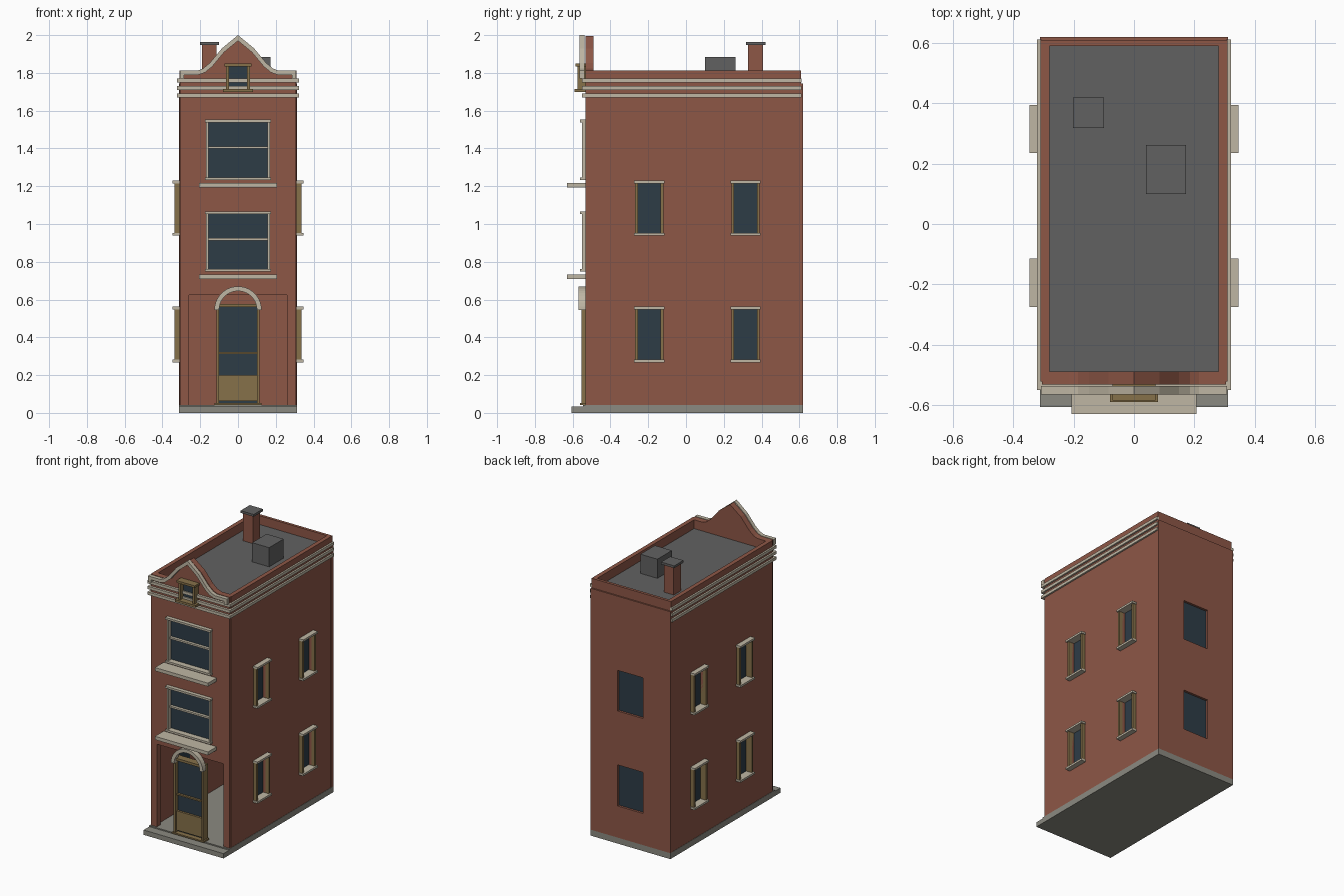
import bpy, bmesh, math
from mathutils import Vector

default_cube = bpy.data.objects.get("Cube")
if default_cube:
    bpy.data.objects.remove(default_cube, do_unlink=True)


def material(name, red, green, blue):
    mat = bpy.data.materials.new(name)
    mat.use_nodes = True
    color = (red, green, blue, 1)
    mat.diffuse_color = color
    mat.node_tree.nodes["Principled BSDF"].inputs["Base Color"].default_value = color
    return mat


BRICK = material("red_brick", .27, .095, .062)
CREAM = material("cream_trim", .52, .47, .37)
OCHRE = material("ochre_wood", .24, .165, .068)
GLASS = material("dark_glass", .027, .045, .062)
STONE = material("grey_stone", .26, .255, .22)
ROOF = material("roof_grey", .12, .12, .12)


def finish(name, mat, bm):
    bmesh.ops.recalc_face_normals(bm, faces=bm.faces)
    mesh = bpy.data.meshes.new(name)
    bm.to_mesh(mesh)
    bm.free()
    mesh.materials.append(mat)
    obj = bpy.data.objects.new(name, mesh)
    bpy.context.collection.objects.link(obj)
    return obj


def boxes(name, mat, *extents):
    """Each extent is (x range, y range, z range)."""
    bm = bmesh.new()
    for extent in extents:
        low = Vector([min(pair) for pair in extent])
        size = Vector([max(pair) for pair in extent]) - low
        for vert in bmesh.ops.create_cube(bm, size=1)["verts"]:
            vert.co = [low[i] + (vert.co[i] + .5) * size[i] for i in range(3)]
    return finish(name, mat, bm)


def extrude(name, mat, profile, front, back):
    """Extrude an x-z outline along y."""
    bm = bmesh.new()
    face = bm.faces.new([bm.verts.new((x, front, z)) for x, z in profile])
    result = bmesh.ops.extrude_face_region(bm, geom=[face])
    for item in result["geom"]:
        if isinstance(item, bmesh.types.BMVert):
            item.co.y = back
    return finish(name, mat, bm)


def cut(obj, *holes):
    cutter = boxes("opening_cutter", BRICK, *holes)
    cutter.hide_render = True
    mod = obj.modifiers.new("openings", "BOOLEAN")
    mod.object, mod.operation, mod.solver = cutter, "DIFFERENCE", "EXACT"
    bpy.context.view_layer.objects.active = obj
    bpy.ops.object.modifier_apply(modifier=mod.name)
    bpy.data.objects.remove(cutter, do_unlink=True)


def span(half):
    return (-half, half)


def mirrored(points):
    return points + [(-x, z) for x, z in reversed(points) if x]


FACE, INNER, REAR = -.533, -.49, .62
BASE, TOP = .042, 1.812
SIDE_WINDOW_Z = [(.275, .555), (.945, 1.222)]
FRONT_WINDOW_Z = [(.755, 1.06), (1.24, 1.545)]

# Base slab and front step
boxes("base_slab", STONE, (span(.312), (-.545, REAR), (0, BASE)))
boxes("front_step", STONE, (span(.312), (-.607, -.545), (0, .034)))

# Front wall with curved gable
gable = [(.305, TOP), (.215, TOP), (.185, 1.823), (.15, 1.852), (.085, 1.93), (0, 1.995)]
front = extrude("front_wall", BRICK, mirrored([(.305, BASE)] + gable), FACE, INNER)
holes = [(span(.16), (-1, 0), z) for z in FRONT_WINDOW_Z]
cut(front, (span(.26), (-1, 0), (0, .625)), *holes)

# Gable coping
inner = [(.285, 1.79), (.21, 1.79), (.175, 1.802), (.137, 1.833), (.073, 1.91), (0, 1.97)]
outer_line = [(.308, 1.77), (.308, TOP)] + gable[1:-1] + [(0, 2)]
inner_line = [(.285, 1.77)] + inner
outline = mirrored(outer_line) + list(reversed(mirrored(inner_line)))
extrude("gable_coping", CREAM, outline, -.565, -.538)

# Side walls and their windows
WINDOW_Y = [(-.27, -.12), (.24, .39)]
for side, label in ((1, "left"), (-1, "right")):
    wall = boxes(label + "_wall", BRICK,
                 ((side * .28, side * .31), (-.522, .605), (BASE, TOP)))
    openings = [((side * .2, side * .4), (a + .015, b - .015), z)
                for a, b in WINDOW_Y for z in SIDE_WINDOW_Z]
    cut(wall, *openings)
    frames, ledges, panes = [], [], []
    depth = (side * .29, side * .335)
    ledge_depth = (side * .29, side * .346)
    for a, b in WINDOW_Y:
        for low, high in SIDE_WINDOW_Z:
            frames += [(depth, (a, a + .015), (low, high)),
                       (depth, (b - .015, b), (low, high))]
            ledges += [(ledge_depth, (a - .005, b + .005), (z - .007, z + .007))
                       for z in (low, high)]
            panes.append(((side * .282, side * .291), (a, b), (low, high)))
    boxes(label + "_window_jambs", OCHRE, *frames)
    boxes(label + "_window_ledges", CREAM, *ledges)
    boxes(label + "_window_glass", GLASS, *panes)

# Back wall, parapet and windows
back = boxes("back_wall", BRICK, (span(.312), (.59, REAR), (BASE, 1.745)))
BACK_WINDOWS = [(span(.1), (0, 1), (low - .01, high)) for low, high in SIDE_WINDOW_Z]
cut(back, *BACK_WINDOWS)
boxes("back_parapet", BRICK, (span(.31), (.59, .61), (1.745, TOP)))
boxes("back_window_glass", GLASS, *[(x, (.595, .604), z) for x, y, z in BACK_WINDOWS])

# Cornice bands wrapping front and sides
bands = []
for z in (1.67, 1.71, 1.75):
    height = (z, z + .02)
    bands.append((span(.322), (-.55, FACE), height))
    bands += [((s * .305, s * .322), (FACE, .612), height) for s in (-1, 1)]
boxes("cornice_bands", CREAM, *bands)

# Flat roof, hatch and chimney
boxes("roof_deck", ROOF, (span(.285), (-.495, .595), (1.73, 1.75)))
boxes("roof_hatch", ROOF, ((.04, .173), (.1, .262), (1.75, 1.885)))
boxes("chimney_stack", BRICK, ((-.19, -.113), (.328, .408), (1.75, 1.947)))
boxes("chimney_cap", ROOF, ((-.202, -.1), (.318, .42), (1.947, 1.963)))

# Large front windows
for label, (low, high) in zip(("first_floor", "second_floor"), FRONT_WINDOW_Z):
    middle = (low + high) / 2 + .012
    jambs = [((s * .157, s * .17), (-.55, -.505), (low, high)) for s in (-1, 1)]
    rails = [(span(.176), (-.56, -.505), (z - .007, z + .007)) for z in (low, high)]
    bar = (span(.16), (-.54, -.51), (middle - .006, middle + .006))
    boxes(label + "_window_frame", CREAM, bar, *jambs, *rails)
    boxes(label + "_window_glass", GLASS, (span(.16), (-.52, -.511), (low, high)))
    boxes(label + "_window_sill", CREAM, (span(.207), (-.63, FACE), (low - .047, low - .023)))

# Small gable window
boxes("gable_window_frame", OCHRE,
      (span(.08), (-.59, FACE), (1.7, 1.716)),
      (span(.072), (-.585, FACE), (1.835, 1.85)),
      *[((s * .047, s * .063), (-.575, FACE), (1.716, 1.835)) for s in (-1, 1)])
boxes("gable_window_glass", GLASS, (span(.047), (-.542, FACE), (1.716, 1.835)))

# Door standing in the open porch
boxes("door_frame", OCHRE,
      (span(.125), (-.56, -.5), (BASE, .052)),
      (span(.115), (-.552, -.5), (.56, .577)),
      *[((s * .1, s * .115), (-.552, -.5), (BASE, .577)) for s in (-1, 1)])
boxes("door_panel", OCHRE,
      (span(.1), (-.54, -.508), (.064, .2)),
      (span(.1), (-.54, -.508), (.312, .322)))
boxes("door_glass", GLASS, (span(.1), (-.525, -.516), (.05, .56)))

# Round arch over the door
angles = [math.pi * i / 20 for i in range(21)]
arc = [[(r * math.cos(a), .545 + r * math.sin(a)) for a in angles] for r in (.125, .1)]
extrude("door_arch", CREAM, arc[0] + arc[1][::-1], -.57, FACE)
